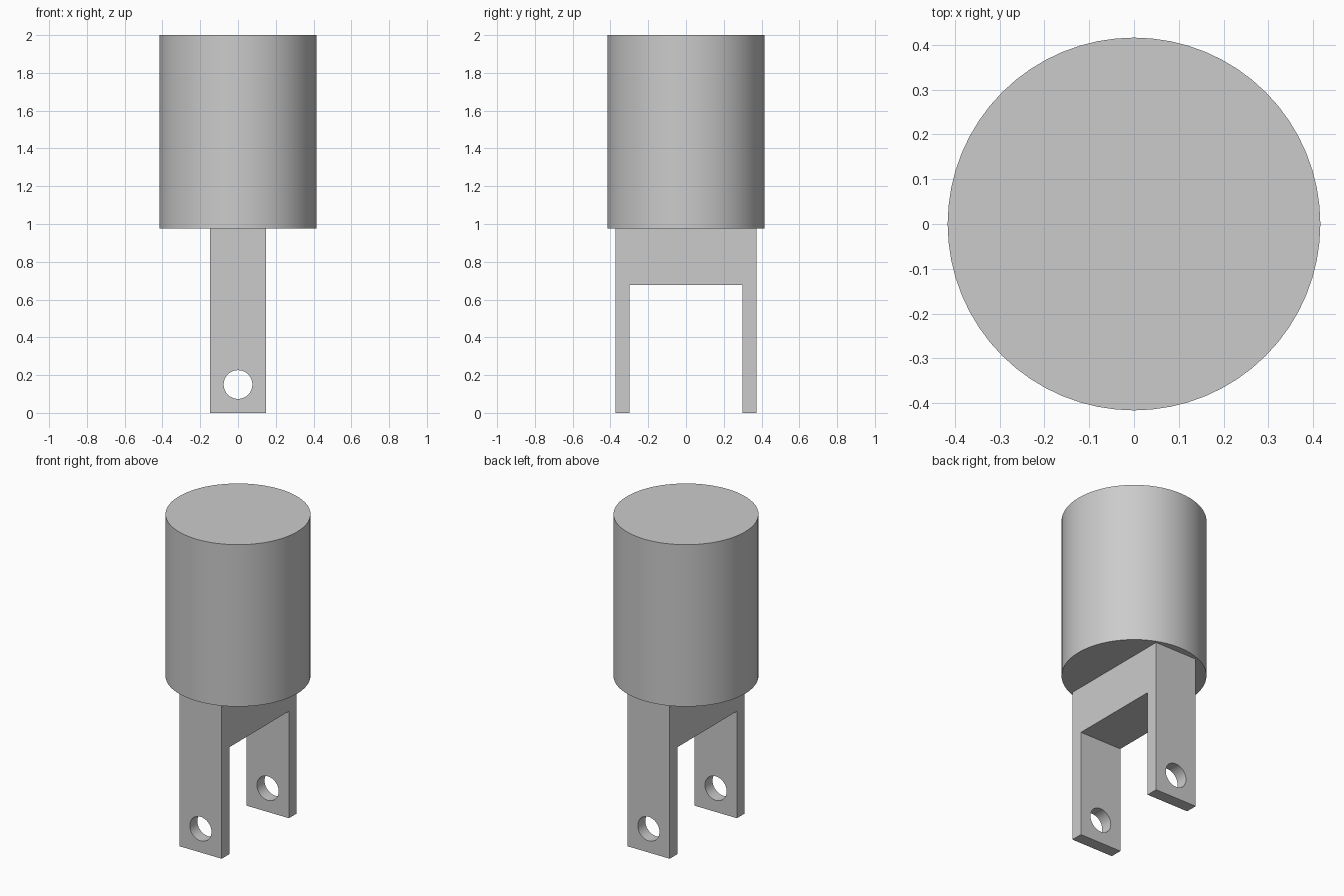
import bpy
import bmesh
from math import radians

default = bpy.data.objects.get("Cube")
if default:
    bpy.data.objects.remove(default, do_unlink=True)

# Single flat grey
grey = bpy.data.materials.new("light_grey")
grey.use_nodes = True
colour = (0.6, 0.6, 0.6, 1)
grey.diffuse_color = colour
grey.node_tree.nodes["Principled BSDF"].inputs["Base Color"].default_value = colour


def activate(obj):
    bpy.ops.object.select_all(action="DESELECT")
    obj.select_set(True)
    bpy.context.view_layer.objects.active = obj


def add_cylinder(name, radius, depth, location, sides, rotation=(0, 0, 0)):
    bpy.ops.mesh.primitive_cylinder_add(vertices=sides, radius=radius, depth=depth,
                                        location=location, rotation=rotation)
    obj = bpy.context.object
    obj.name = name
    obj.data.materials.append(grey)
    return obj


# Round body
BODY_BOTTOM, TOP = 0.975, 2.0
body = add_cylinder("round_body", 0.416, TOP - BODY_BOTTOM,
                    (0, 0, (TOP + BODY_BOTTOM) / 2), 64)
activate(body)
bpy.ops.object.shade_smooth_by_angle(angle=radians(30))

# Forked bracket: U profile in the YZ plane, extruded along X
HALF_X, OUTER, INNER, CROTCH = 0.148, 0.374, 0.298, 0.677
half = [(OUTER, BODY_BOTTOM), (OUTER, 0), (INNER, 0), (INNER, CROTCH)]
profile = half + [(-y, z) for y, z in reversed(half)]
bm = bmesh.new()
face = bm.faces.new([bm.verts.new((-HALF_X, y, z)) for y, z in profile])
extruded = bmesh.ops.extrude_face_region(bm, geom=[face])["geom"]
bmesh.ops.translate(bm, vec=(2 * HALF_X, 0, 0),
                    verts=[g for g in extruded if isinstance(g, bmesh.types.BMVert)])
bmesh.ops.recalc_face_normals(bm, faces=bm.faces)
mesh = bpy.data.meshes.new("forked_bracket")
bm.to_mesh(mesh)
bm.free()
mesh.materials.append(grey)
bracket = bpy.data.objects.new("forked_bracket", mesh)
bpy.context.collection.objects.link(bracket)

# Pin hole through both legs
cutter = add_cylinder("pin_hole_cutter", 0.076, 1.2, (0, 0, 0.15), 48, (radians(90), 0, 0))
cutter.hide_render = True
activate(bracket)
cut = bracket.modifiers.new("pin_hole", "BOOLEAN")
cut.operation = "DIFFERENCE"
cut.solver = "EXACT"
cut.object = cutter
bpy.ops.object.modifier_apply(modifier=cut.name)
bpy.data.objects.remove(cutter, do_unlink=True)
bpy.ops.object.shade_smooth_by_angle(angle=radians(30))
